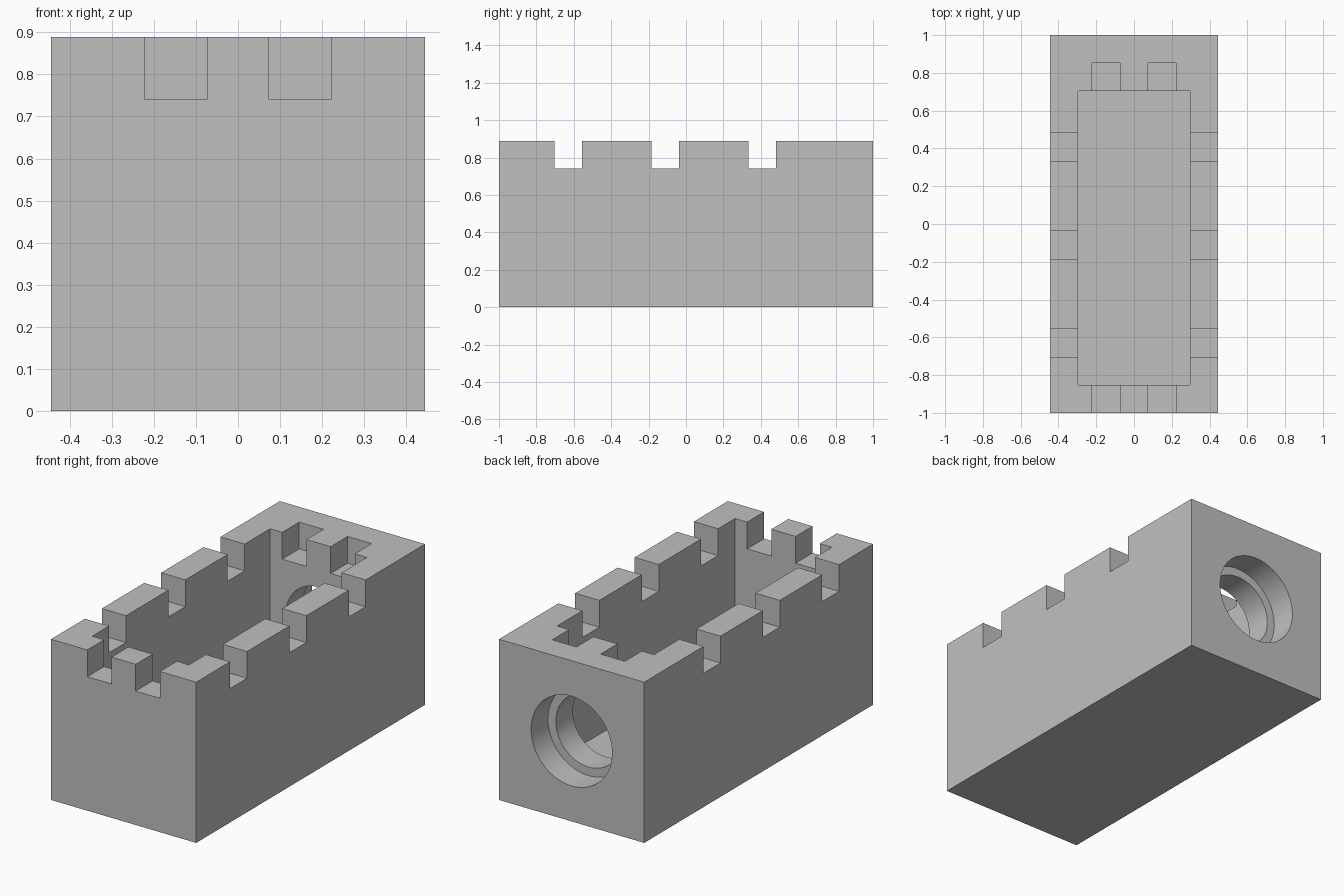
import bpy
import math

default_cube = bpy.data.objects.get("Cube")
if default_cube:
    bpy.data.objects.remove(default_cube, do_unlink=True)

U = 2 / 27                      # design module: the body is 12 x 27 x 12 modules
HALF_W, HALF_L, HEIGHT = 6 * U, 1.0, 12 * U
WALL = 2 * U

grey = bpy.data.materials.new("plain_grey")
grey.use_nodes = True
colour = (0.53, 0.53, 0.53, 1)
grey.diffuse_color = colour
grey.node_tree.nodes["Principled BSDF"].inputs["Base Color"].default_value = colour


def box(name, x0, x1, y0, y1, z0, z1):
    bpy.ops.mesh.primitive_cube_add(size=1)
    ob = bpy.context.object
    ob.name = name
    centre = ((x0 + x1) / 2, (y0 + y1) / 2, (z0 + z1) / 2)
    size = (x1 - x0, y1 - y0, z1 - z0)
    for v in ob.data.vertices:
        v.co = [c + s * k for c, s, k in zip(centre, size, v.co)]
    ob.data.materials.append(grey)
    return ob


def bore(name, radius, y0, y1):
    bpy.ops.mesh.primitive_cylinder_add(
        vertices=64, radius=radius, depth=y1 - y0,
        location=(0, (y0 + y1) / 2, HEIGHT / 2), rotation=(math.pi / 2, 0, 0))
    ob = bpy.context.object
    ob.name = name
    ob.data.materials.append(grey)
    return ob


def cut(body, cutter):
    cutter.hide_render = True
    mod = body.modifiers.new("cut", 'BOOLEAN')
    mod.operation = 'DIFFERENCE'
    mod.solver = 'EXACT'
    mod.object = cutter
    bpy.context.view_layer.objects.active = body
    bpy.ops.object.modifier_apply(modifier=mod.name)
    bpy.data.objects.remove(cutter, do_unlink=True)


# Block with an open cavity, thicker at the back wall
body = box("crenellated_box", -HALF_W, HALF_W, -HALF_L, HALF_L, 0, HEIGHT)
back_wall = HALF_L - 2 * WALL
cut(body, box("cavity", -HALF_W + WALL, HALF_W - WALL,
              -HALF_L + WALL, back_wall, WALL, HEIGHT + 0.1))

# Notches along both side walls
notch_floor = HEIGHT - WALL
for k in range(3):
    y = -HALF_L + 4 * U + k * 7 * U
    cut(body, box("side_notch", -HALF_W - 0.1, HALF_W + 0.1,
                  y, y + WALL, notch_floor, HEIGHT + 0.2))

# Notches through the front wall, and blind ones in the back wall
for x in (-3 * U, U):
    cut(body, box("front_notch", x, x + WALL, -HALF_L - 0.1,
                  -HALF_L + WALL + 0.05, notch_floor, HEIGHT + 0.2))
    cut(body, box("back_notch", x, x + WALL, back_wall - 0.05,
                  HALF_L - WALL, notch_floor, HEIGHT + 0.2))

# Stepped round opening through the back wall
cut(body, bore("outer_bore", 0.248, HALF_L - WALL, HALF_L + 0.1))
cut(body, bore("inner_bore", 0.2, back_wall - 0.1, HALF_L + 0.05))

bpy.ops.object.select_all(action='DESELECT')
body.select_set(True)
bpy.context.view_layer.objects.active = body
bpy.ops.object.shade_smooth_by_angle(angle=math.radians(30))
